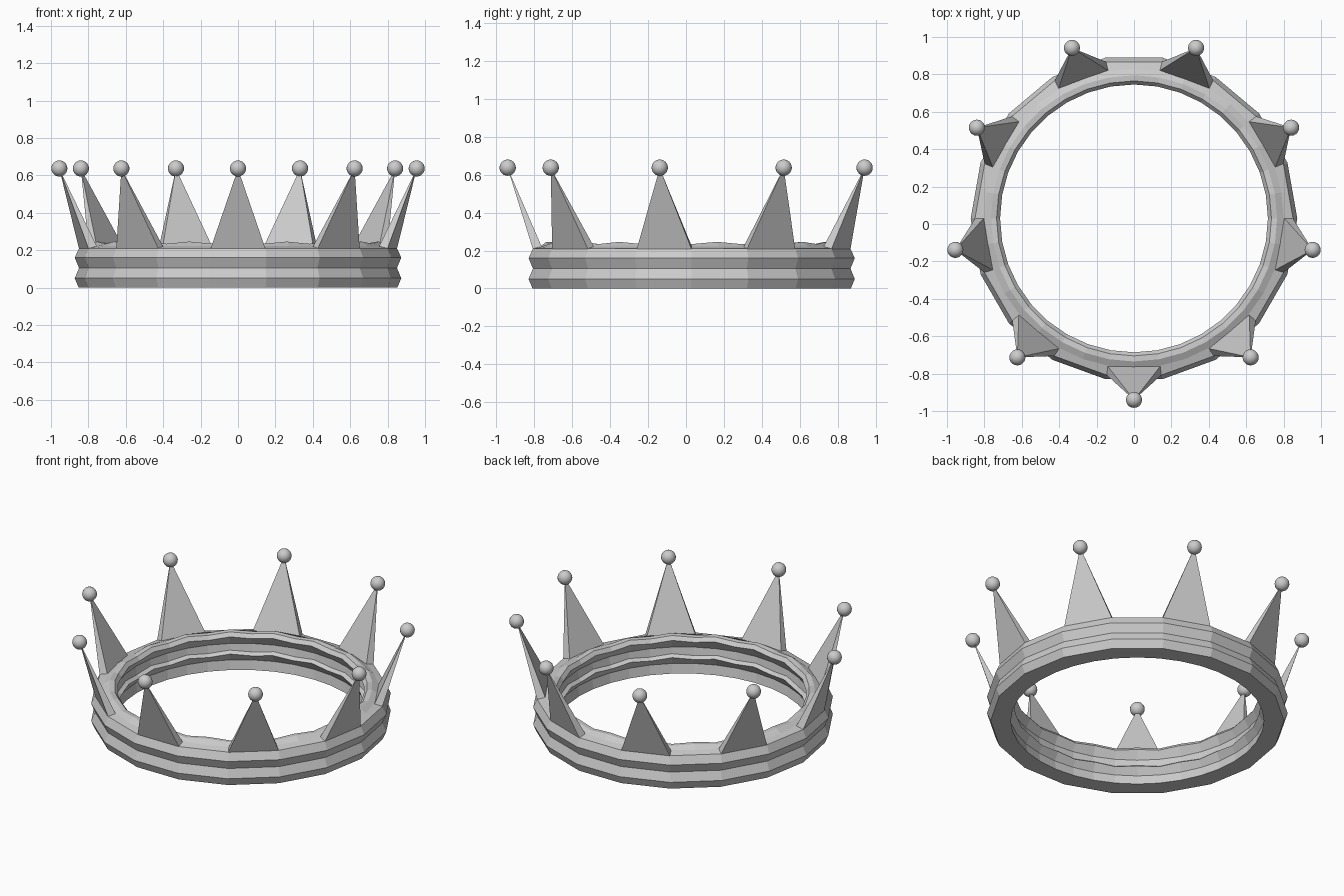
import bpy, bmesh
from math import sin, cos, radians, pi

if "Cube" in bpy.data.objects:
    bpy.data.objects.remove(bpy.data.objects["Cube"])

CY = 0.03          # crown axis in y
TOP = 0.21         # rim height, where the points start


def finish(bm, name, smooth=False):
    bmesh.ops.recalc_face_normals(bm, faces=bm.faces)
    me = bpy.data.meshes.new(name)
    bm.to_mesh(me)
    bm.free()
    for p in me.polygons:
        p.use_smooth = smooth
    ob = bpy.data.objects.new(name, me)
    bpy.context.collection.objects.link(ob)
    return ob


def polar(r, deg, z):
    a = radians(deg)
    return (r * cos(a), CY + r * sin(a), z)


# Band: 18-sided ridged outside, rounder rippled inside (radius, height, ripple)
outer = [(0.852, 0.0), (0.873, 0.05), (0.85, 0.105), (0.873, 0.16), (0.85, TOP)]
inner = [(0.80, 0.222, 0), (0.765, 0.24, 1), (0.735, 0.238, 1), (0.716, 0.215, 1),
         (0.745, 0.165, 0), (0.738, 0.12, 1), (0.716, 0.105, 1),
         (0.745, 0.06, 0), (0.735, 0.0, 0)]
bm = bmesh.new()
cols = []
for i in range(36):
    flat = cos(radians(10)) if i % 2 else 1.0
    wave = 0.006 if i % 2 else -0.006
    col = [bm.verts.new(polar(r * flat, 10 * i, z)) for r, z in outer]
    col += [bm.verts.new(polar(r, 10 * i, z + wave * w)) for r, z, w in inner]
    cols.append(col)
n = len(cols[0])
for i in range(36):
    a, b = cols[i], cols[(i + 1) % 36]
    for j in range(n):
        k = (j + 1) % n
        bm.faces.new((a[j], b[j], b[k], a[k]))
bmesh.ops.dissolve_limit(bm, angle_limit=radians(0.5), verts=bm.verts, edges=bm.edges)
finish(bm, "band")

# Nine outward-leaning points, each tipped with a ball
for s in range(9):
    deg = -90 + 40 * s
    a = radians(deg)

    def place(out, side, z):
        return (out * cos(a) - side * sin(a), CY + out * sin(a) + side * cos(a), z)

    bm = bmesh.new()
    base = [bm.verts.new(place(o, w, TOP - 0.003)) for o, w in
            ((0.837, -0.147), (0.837, 0.147), (0.785, 0.145), (0.785, -0.145))]
    tip = bm.verts.new(place(0.97, 0, 0.635))
    bm.faces.new(base)
    for k in range(4):
        bm.faces.new((base[k], base[(k + 1) % 4], tip))
    finish(bm, f"point_{s + 1}")

    bm = bmesh.new()
    bmesh.ops.create_uvsphere(bm, u_segments=20, v_segments=12, radius=0.043)
    bmesh.ops.translate(bm, verts=bm.verts, vec=place(0.97, 0, 0.637))
    finish(bm, f"tip_ball_{s + 1}", True)
